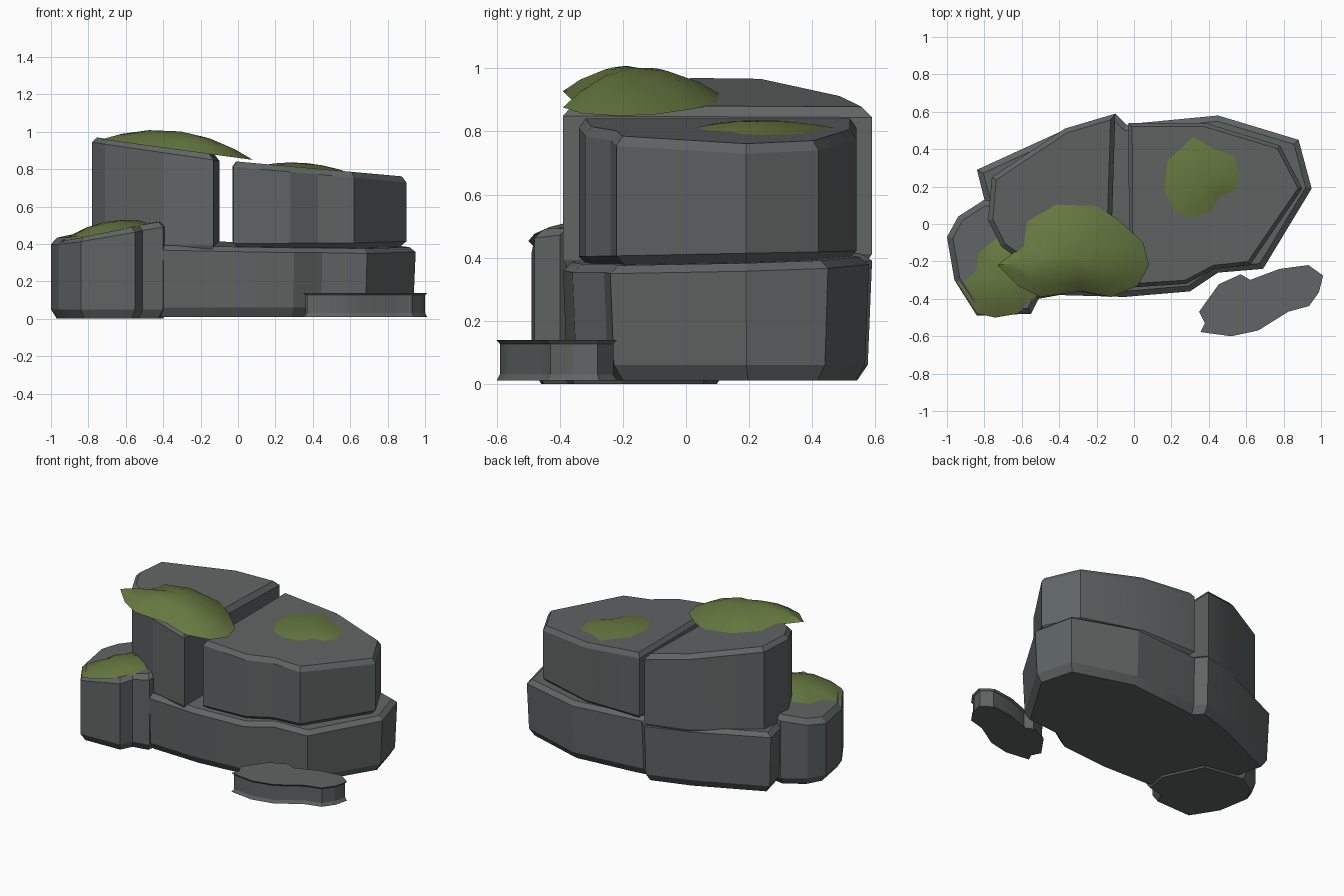
import bpy, bmesh, math
from mathutils import Vector

if "Cube" in bpy.data.objects:
    bpy.data.objects.remove(bpy.data.objects["Cube"])


def material(name, rgb):
    m = bpy.data.materials.new(name)
    m.diffuse_color = (*rgb, 1)
    m.use_nodes = True
    m.node_tree.nodes["Principled BSDF"].inputs["Base Color"].default_value = m.diffuse_color
    return m


STONE = material("stone", (0.115, 0.13, 0.128))
MOSS = material("moss", (0.13, 0.185, 0.05))


def inset(pts, d):
    """Move a counter-clockwise outline inward by d with mitred corners."""
    out = []
    for i, p in enumerate(pts):
        p, a, b = Vector(p), Vector(pts[i - 1]), Vector(pts[(i + 1) % len(pts)])
        e, f = (p - a).normalized(), (b - p).normalized()
        n = Vector((-e.y, e.x)) + Vector((-f.y, f.x))
        n.normalize()
        out.append(p + n * d / max(0.6, n.dot(Vector((-e.y, e.x)))))
    return out


def finish(name, bm, mat, angle):
    bmesh.ops.recalc_face_normals(bm, faces=bm.faces)
    me = bpy.data.meshes.new(name)
    bm.to_mesh(me)
    bm.free()
    ob = bpy.data.objects.new(name, me)
    bpy.context.collection.objects.link(ob)
    me.materials.append(mat)
    bpy.ops.object.select_all(action='DESELECT')
    ob.select_set(True)
    bpy.context.view_layer.objects.active = ob
    bpy.ops.object.shade_smooth_by_angle(angle=math.radians(angle))


def bridge(bm, lo, hi):
    n = len(lo)
    for i in range(n):
        j = (i + 1) % n
        bm.faces.new((lo[i], lo[j], hi[j], hi[i]))


def plane(c):
    return lambda p: c[0] + c[1] * p[0] + c[2] * p[1]


def rock(name, pts, bottom, top, low=(0.03, 0.05), high=(0.03, 0.025), taper=0.0):
    """Chamfered slab between two tilted planes; low/high = (inset, height)."""
    zb, zt = plane(bottom), plane(top)
    bm = bmesh.new()
    levels = [(low[0] + taper, zb, 0), (taper, zb, low[1]),
              (0, zt, -high[1]), (high[0], zt, 0)]
    rings = [[bm.verts.new((p[0], p[1], f(p) + dz)) for p in inset(pts, d)]
             for d, f, dz in levels]
    for lo, hi in zip(rings, rings[1:]):
        bridge(bm, lo, hi)
    bm.faces.new(rings[0])
    bm.faces.new(rings[-1])
    finish(name, bm, STONE, 20)


def moss(name, pts, rim, dome):
    """Low dome over an irregular outline, closed underneath."""
    z = plane(rim)
    c = sum((Vector(p) for p in pts), Vector((0, 0))) / len(pts)
    bm = bmesh.new()
    rings = []
    for s in (1, 0.75, 0.4):
        ring = []
        for p in pts:
            q = c + (Vector(p) - c) * s
            ring.append(bm.verts.new((q.x, q.y, z(q) + dome * (1 - s * s))))
        rings.append(ring)
    for lo, hi in zip(rings, rings[1:]):
        bridge(bm, lo, hi)
    tip = bm.verts.new((c.x, c.y, z(c) + dome))
    for i, v in enumerate(rings[-1]):
        bm.faces.new((rings[-1][i - 1], v, tip))
    bm.faces.new(rings[0])
    finish(name, bm, MOSS, 40)


# Wide lower ledge
rock("base_ledge",
     [(0.95, 0.19), (0.88, 0.45), (0.45, 0.58), (0.03, 0.54), (-0.04, 0.53),
      (-0.1, 0.59), (-0.38, 0.5), (-0.84, 0.29), (-0.78, 0.05), (-0.6, -0.3),
      (-0.4, -0.38), (-0.05, -0.39), (0.3, -0.36), (0.45, -0.26), (0.69, -0.24)],
     (0.01, 0, 0), (0.395, -0.02, 0.03), taper=0.012)

# Two upper blocks separated by an open crack
rock("upper_left_block",
     [(-0.1, 0.59), (-0.37, 0.51), (-0.76, 0.25), (-0.78, 0.02), (-0.71, -0.12),
      (-0.6, -0.2), (-0.4, -0.34), (-0.13, -0.39)],
     (0.38, 0, 0.02), (0.86, -0.145, 0), low=(0.01, 0.02), high=(0.025, 0.03))
rock("upper_right_block",
     [(0.9, 0.19), (0.78, 0.42), (0.38, 0.54), (-0.03, 0.54), (-0.025, -0.34),
      (0.28, -0.32), (0.43, -0.24), (0.62, -0.22)],
     (0.38, 0, 0.02), (0.84, -0.09, 0), low=(0.03, 0.03), high=(0.02, 0.03))

# Side boulder and loose flat stone
rock("side_boulder",
     [(-0.37, -0.2), (-0.5, 0.08), (-0.8, 0.13), (-0.94, 0.04), (-1.0, -0.07),
      (-0.96, -0.3), (-0.84, -0.49), (-0.55, -0.48), (-0.51, -0.4), (-0.4, -0.38)],
     (0, 0, 0), (0.60, 0.17, 0.03), high=(0.03, 0.03))
rock("loose_flat_stone",
     [(0.36, -0.47), (0.46, -0.33), (0.57, -0.28), (0.62, -0.31), (0.78, -0.25),
      (0.93, -0.23), (1.0, -0.28), (0.98, -0.36), (0.93, -0.43), (0.82, -0.46),
      (0.66, -0.56), (0.52, -0.59), (0.37, -0.57), (0.39, -0.53)],
     (0.01, 0, 0), (0.138, 0, 0), low=(0.01, 0.02), high=(0.01, 0.012))

# Moss patches
moss("top_moss",
     [(0.08, -0.22), (0.05, -0.1), (-0.08, 0.02), (-0.2, 0.1), (-0.42, 0.11),
      (-0.58, 0.02), (-0.6, -0.12), (-0.73, -0.22), (-0.62, -0.33), (-0.5, -0.39),
      (-0.28, -0.36), (-0.12, -0.39), (0.02, -0.33)],
     (0.86, -0.135, 0), 0.1)
moss("right_moss",
     [(0.59, 0.25), (0.55, 0.38), (0.43, 0.42), (0.31, 0.49), (0.24, 0.42),
      (0.16, 0.35), (0.14, 0.18), (0.2, 0.05), (0.3, 0.01), (0.42, 0.05),
      (0.47, 0.14), (0.55, 0.17)],
     (0.835, -0.09, 0), 0.03)
moss("side_moss",
     [(-0.45, -0.22), (-0.55, -0.06), (-0.74, -0.03), (-0.86, -0.12),
      (-0.87, -0.24), (-0.95, -0.31), (-0.84, -0.48), (-0.74, -0.5),
      (-0.62, -0.48), (-0.5, -0.37)],
     (0.60, 0.2, 0), 0.06)
